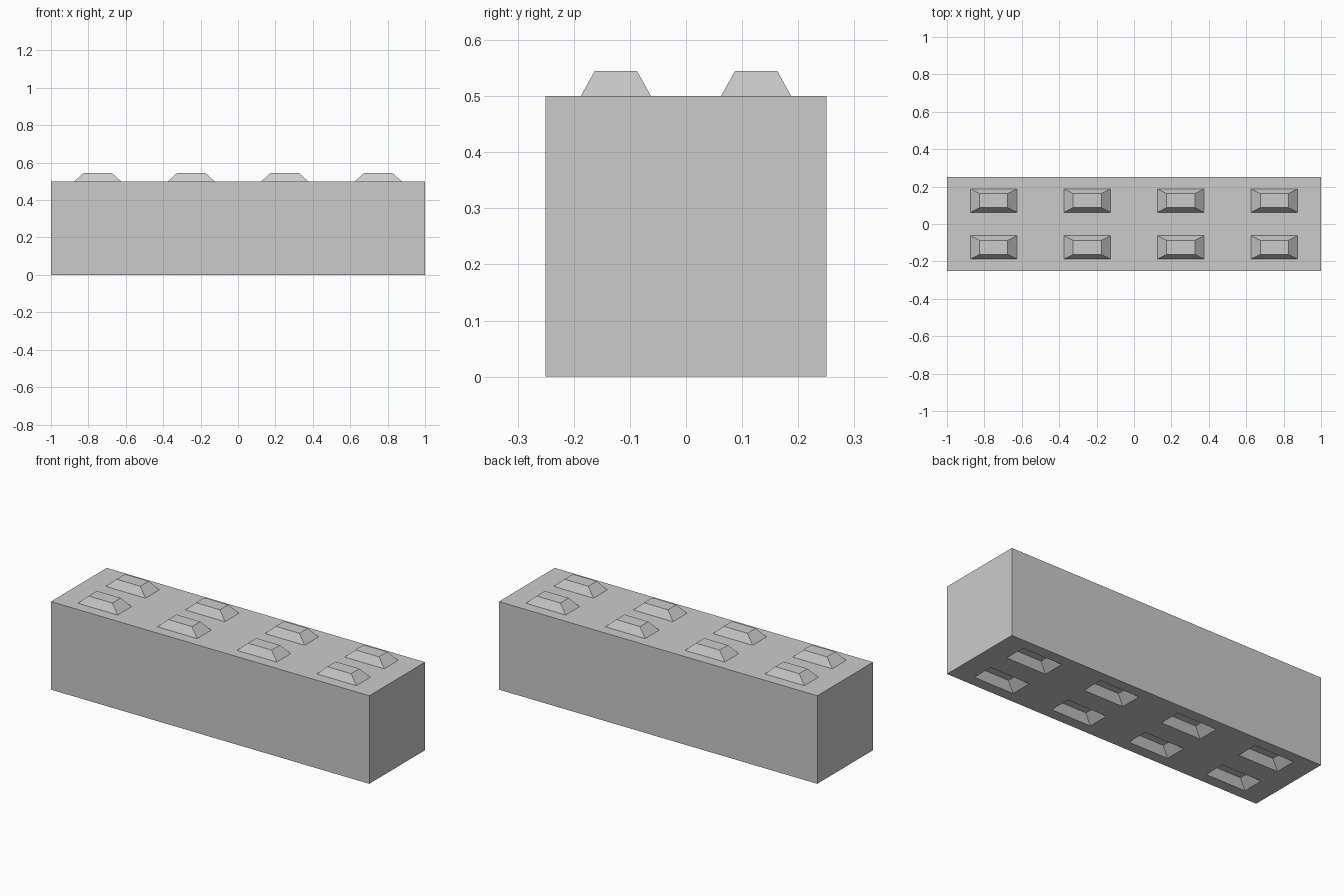
import bpy, bmesh

if "Cube" in bpy.data.objects:
    bpy.data.objects.remove(bpy.data.objects["Cube"])

L, W, H = 2.0, 0.5, 0.5           # block size
HX, HY = 0.125, 0.0625            # half size of a stud's base
IN_X, IN_Y, RISE = 0.05, 0.025, 0.045   # taper and height of a stud
SINK = 0.2                        # overlap below the base, as a share of the rise


def add_object(name, bm):
    bmesh.ops.recalc_face_normals(bm, faces=bm.faces)
    mesh = bpy.data.meshes.new(name)
    bm.to_mesh(mesh)
    bm.free()
    ob = bpy.data.objects.new(name, mesh)
    bpy.context.collection.objects.link(ob)
    return ob


def tapered_blocks(name, z):
    """4 x 2 array of truncated pyramids whose base level is z."""
    bm = bmesh.new()
    for i in range(4):
        for y in (-0.125, 0.125):
            verts = bmesh.ops.create_cube(bm, size=2)["verts"]
            for v in verts:
                t = 1 if v.co.z > 0 else -SINK
                v.co.x = -0.75 + 0.5 * i + v.co.x * (HX - IN_X * t)
                v.co.y = y + v.co.y * (HY - IN_Y * t)
                v.co.z = z + RISE * t
    return add_object(name, bm)


# Main block
bm = bmesh.new()
for v in bmesh.ops.create_cube(bm, size=1)["verts"]:
    v.co = (v.co.x * L, v.co.y * W, (v.co.z + 0.5) * H)
block = add_object("block", bm)

# Studs joined to the top, matching sockets cut into the underside
studs = tapered_blocks("studs", H)
sockets = tapered_blocks("socket_cutter", 0)
for ob, op in ((studs, 'UNION'), (sockets, 'DIFFERENCE')):
    mod = block.modifiers.new(ob.name, 'BOOLEAN')
    mod.operation = op
    mod.solver = 'EXACT'
    mod.object = ob
bpy.context.view_layer.objects.active = block
for mod in list(block.modifiers):
    bpy.ops.object.modifier_apply(modifier=mod.name)
for ob in (studs, sockets):
    bpy.data.objects.remove(ob)
